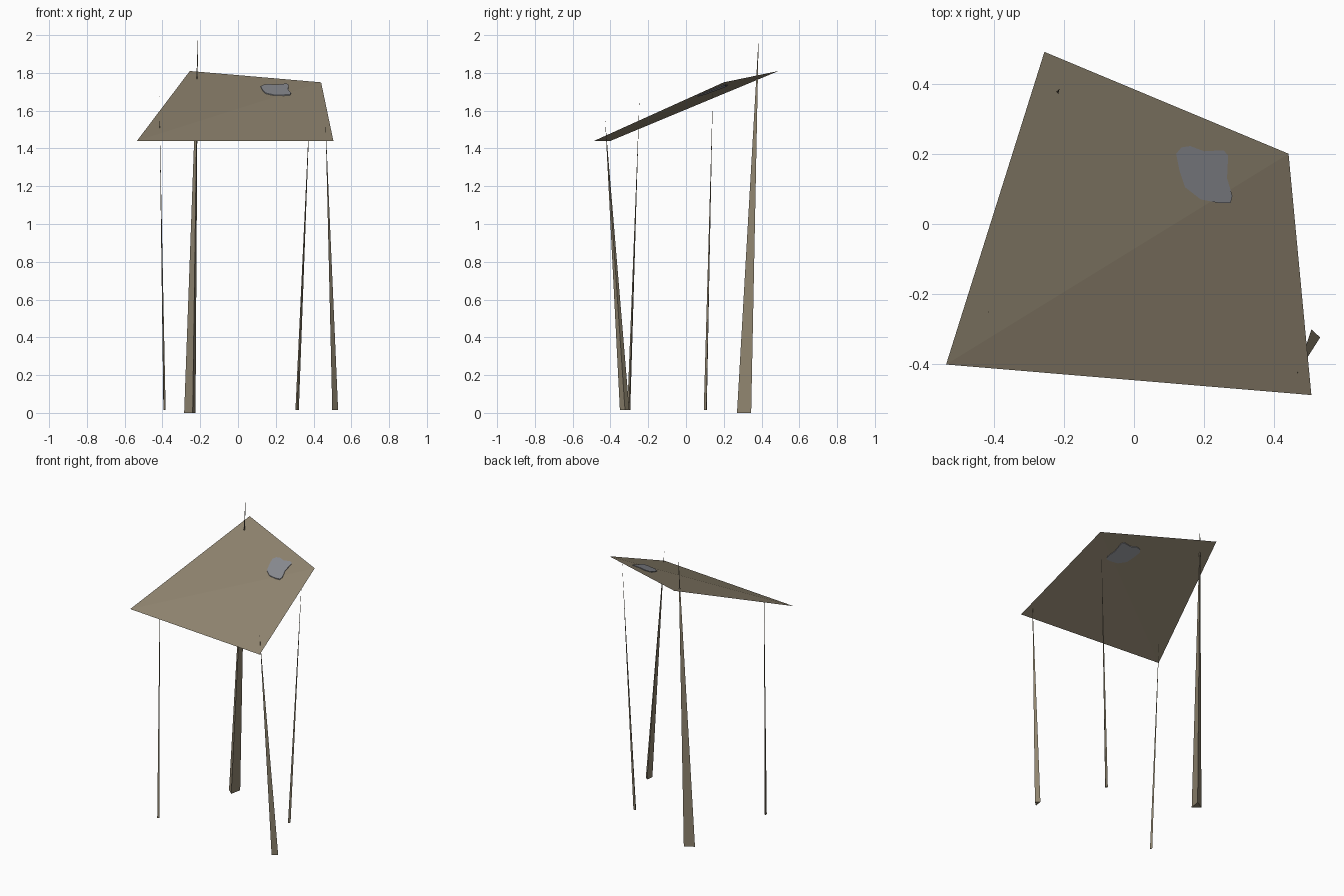
import bpy
from mathutils import Vector

cube = bpy.data.objects.get("Cube")
if cube:
    bpy.data.objects.remove(cube, do_unlink=True)


def make_material(name, rgb):
    mat = bpy.data.materials.new(name)
    mat.use_nodes = True
    mat.diffuse_color = (*rgb, 1)
    mat.node_tree.nodes["Principled BSDF"].inputs["Base Color"].default_value = (*rgb, 1)
    return mat


def make_part(name, verts, faces, mat):
    mesh = bpy.data.meshes.new(name)
    mesh.from_pydata(verts, [], faces)
    mesh.materials.append(mat)
    obj = bpy.data.objects.new(name, mesh)
    bpy.context.collection.objects.link(obj)
    return obj


tan = make_material("weathered tan", (0.28, 0.235, 0.162))
grey = make_material("patch grey", (0.26, 0.265, 0.29))

# Sloping canvas sheet, folded very slightly along one diagonal
back = Vector((-0.255, 0.49, 1.81))
back_left = Vector((0.44, 0.2, 1.75))
front_left = Vector((0.505, -0.487, 1.44))
front_right = Vector((-0.535, -0.4, 1.44))
make_part("canopy_sheet", [front_right, front_left, back_left, back],
          [(0, 1, 2), (0, 2, 3)], tan)


def sheet_height(x, y):
    """Height of the sheet's rear triangle at a plan position."""
    n = (back_left - front_right).cross(back - front_right)
    return front_right.z - (n.x * (x - front_right.x) + n.y * (y - front_right.y)) / n.z


# Irregular patch, a thin plate showing on both sides of the sheet
outline = [(0.12, 0.2), (0.13, 0.15), (0.145, 0.105), (0.19, 0.07), (0.24, 0.06),
           (0.275, 0.06), (0.28, 0.08), (0.265, 0.13), (0.268, 0.195), (0.255, 0.21),
           (0.2, 0.207), (0.16, 0.222), (0.135, 0.218)]
n = len(outline)
verts = [(x, y, sheet_height(x, y) + d) for d in (-0.004, 0.004) for x, y in outline]
faces = [tuple(reversed(range(n))), tuple(range(n, 2 * n))]
faces += [(i, (i + 1) % n, n + (i + 1) % n, n + i) for i in range(n)]
make_part("sheet_patch", verts, faces, grey)


# Three-sided posts tapering to a point: base corners (anticlockwise), base height, tip
def make_post(name, base, z, tip):
    verts = [(x, y, z) for x, y in base] + [tip]
    make_part(name, verts, [(2, 1, 0), (0, 1, 3), (1, 2, 3), (2, 0, 3)], tan)


make_post("back_post", [(-0.24, 0.27), (-0.225, 0.345), (-0.285, 0.31)], 0,
          (-0.212, 0.385, 2.0))
make_post("front_left_post", [(0.499, -0.35), (0.53, -0.323), (0.505, -0.3)], 0.015,
          (0.463, -0.428, 1.55))
make_post("front_right_post", [(-0.393, -0.311), (-0.383, -0.302), (-0.395, -0.295)], 0.015,
          (-0.417, -0.246, 1.68))
make_post("back_left_post", [(0.312, 0.094), (0.322, 0.108), (0.304, 0.11)], 0.015,
          (0.385, 0.143, 1.74))
